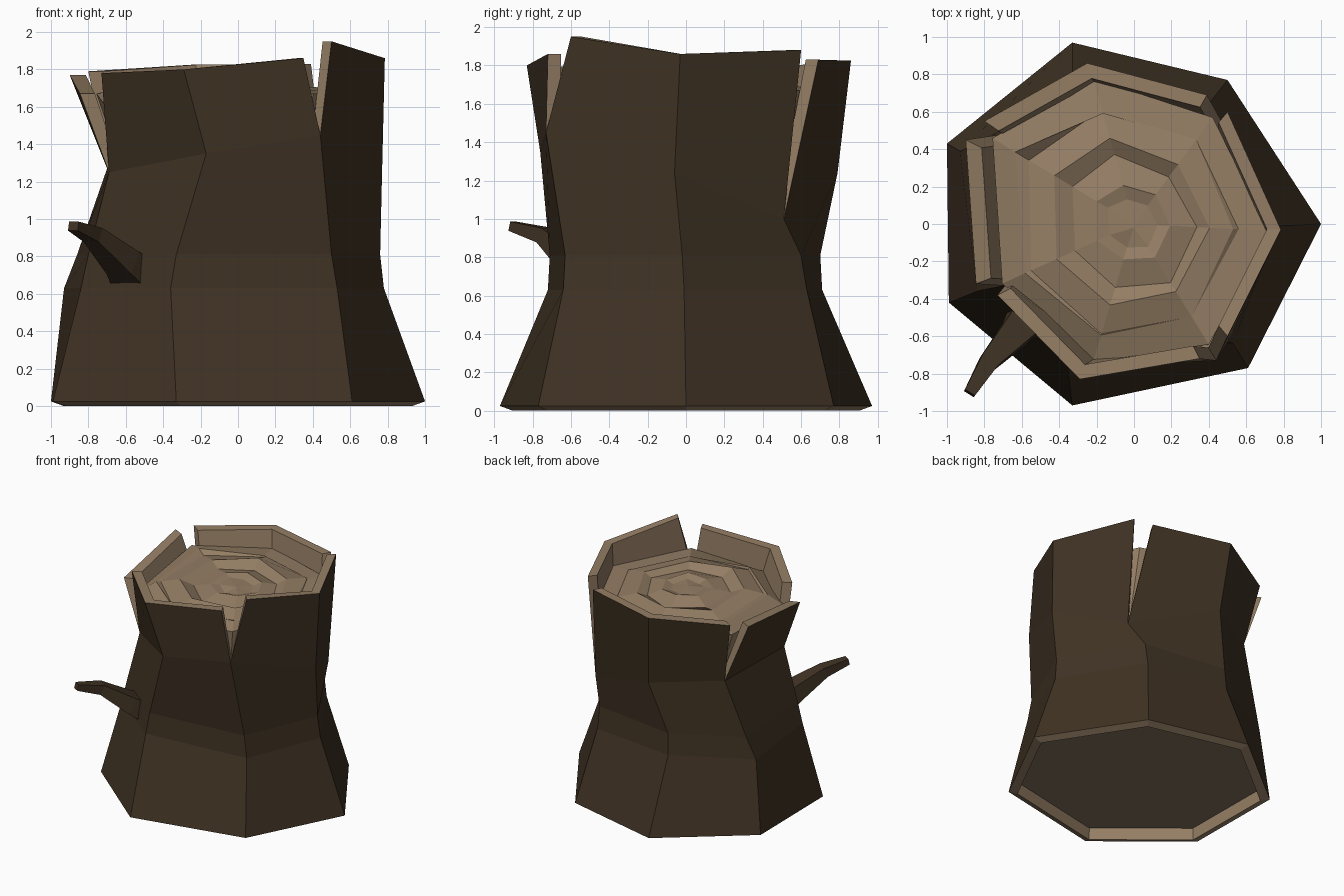
import bpy, bmesh, math, random
from mathutils import Vector

if "Cube" in bpy.data.objects:
    bpy.data.objects.remove(bpy.data.objects["Cube"])

random.seed(4)


def material(name, rgb):
    m = bpy.data.materials.new(name)
    m.diffuse_color = (*rgb, 1)
    m.use_nodes = True
    m.node_tree.nodes["Principled BSDF"].inputs["Base Color"].default_value = m.diffuse_color
    return m


BARK = material("bark", (0.050, 0.032, 0.017))
WOOD = material("bare_wood", (0.30, 0.21, 0.13))
DARK = material("underside_wood", (0.22, 0.16, 0.11))


def finish(bm, name):
    bmesh.ops.recalc_face_normals(bm, faces=bm.faces[:])
    me = bpy.data.meshes.new(name)
    bm.to_mesh(me)
    bm.free()
    for m in (BARK, WOOD, DARK):
        me.materials.append(m)
    ob = bpy.data.objects.new(name, me)
    bpy.context.collection.objects.link(ob)
    return ob


def face(bm, verts, mat=0):
    f = bm.faces.new(verts)
    f.material_index = mat
    return f


def bridge(bm, a, b, mat=0):
    n = len(a)
    for i in range(n):
        j = (i + 1) % n
        face(bm, (a[i], a[j], b[j], b[i]), mat)


THICK = 0.905      # inner wall = outer wall scaled towards the axis


def inward(p, s=THICK):
    return Vector((p[0] * s, p[1] * s, p[2]))


# Seven trunk corners, counter-clockwise from +x, at rising levels
foot = [(1, 0), (.5, .77), (-.33, .97), (-1, .43), (-.99, -.42), (-.33, -.97), (.61, -.77)]
waist = [(.78, -.01), (.39, .63), (-.33, .71), (-.93, .39), (-.84, -.36), (-.36, -.72), (.53, -.64)]
chest = [(.76, -.02), (.39, .60), (-.32, .70), (-.86, .42), (-.80, -.35), (-.33, -.71), (.50, -.63)]
shoulder = [(.77, -.06, 1.24), (.49, .51, 1.0), (-.20, .79, 1.24), (-.70, .48, 1.27),
            (-.69, -.33, 1.25), (-.17, -.76, 1.35), (.44, -.73, 1.45)]
# Upright splinters of the rim: (corner index, top point)
panels = [
    [(6, (.50, -.60, 1.95)), (0, (.785, -.03, 1.86)), (1, (.50, .60, 1.88))],
    [(1, (.39, .69, 1.83)), (2, (-.25, .86, 1.825)), (3, (-.80, .55, 1.79))],
    [(3, (-.90, .45, 1.77)), (4, (-.845, -.32, 1.67))],
    [(4, (-.73, -.38, 1.78)), (5, (-.29, -.83, 1.80)), (6, (.35, -.72, 1.86))],
]

# Trunk: bark sides, bevelled foot with recessed underside, split rim
bm = bmesh.new()


def ring(pts, z=None):
    return [bm.verts.new((p[0], p[1], p[2] if z is None else z)) for p in pts]


recess = ring([(x * .925, y * .925) for x, y in foot], .10)
sole = ring([(x * .93, y * .93) for x, y in foot], 0)
r0, r1, r2 = ring(foot, .025), ring(waist, .63), ring(chest, .81)
r3 = ring(shoulder)
inner = ring([inward(p) for p in shoulder])
face(bm, recess[::-1], 2)
bridge(bm, recess, sole, 1)
bridge(bm, sole, r0, 1)
for a, b in ((r0, r1), (r1, r2), (r2, r3)):
    bridge(bm, a, b)
face(bm, inner, 1)
for panel in panels:
    ids = [i for i, _ in panel]
    out = [bm.verts.new(p) for _, p in panel]
    ins = [bm.verts.new(inward(p)) for _, p in panel]
    for k in range(len(panel) - 1):
        i, j = ids[k], ids[k + 1]
        face(bm, (r3[i], r3[j], out[k + 1], out[k]))
        face(bm, (out[k], out[k + 1], ins[k + 1], ins[k]), 1)
        face(bm, (ins[k], ins[k + 1], inner[j], inner[i]), 1)
    for k in (0, -1):
        i = ids[k]
        face(bm, (r3[i], out[k], ins[k], inner[i]), 1)
finish(bm, "trunk")

# Heartwood core: fills the rim, with shallow uneven growth rings on top
bm = bmesh.new()
edge = []
for i, s in enumerate(shoulder):
    tops = [Vector(p) for panel in panels for k, p in panel if k == i]
    top = sum(tops, Vector()) / len(tops)
    s = Vector(s)
    z = 1.60 if i in (4, 5) else 1.67
    edge.append(inward(s.lerp(top, (z - s.z) / (top.z - s.z)), .925))
prev = ring([inward(p, .89) for p in shoulder])
face(bm, prev[::-1], 1)
profile = [(1, 0), (.80, 1.695), (.76, 1.68), (.56, 1.72),
           (.46, 1.68), (.27, 1.715), (.18, 1.69)]
for s, z in profile:
    pts = []
    for p in edge:
        if s == 1:
            pts.append(p)
        else:
            k = s * random.uniform(.94, 1.06)
            pts.append((p.x * k, p.y * k, z + random.uniform(-.02, .015)))
    cur = ring(pts)
    bridge(bm, prev, cur, 1)
    prev = cur
tip = bm.verts.new((0, -.02, 1.70))
for i in range(7):
    face(bm, (prev[i], prev[(i + 1) % 7], tip), 1)
finish(bm, "heartwood")

# Broken branch: four-sided tapering stub
bm = bmesh.new()
path = [((-.53, -.43, .68), .14), ((-.615, -.56, .765), .10),
        ((-.775, -.735, .915), .06), ((-.88, -.905, .962), .036)]
prev = None
for n, (c, r) in enumerate(path):
    c = Vector(c)
    a = Vector(path[max(n - 1, 0)][0])
    b = Vector(path[min(n + 1, len(path) - 1)][0])
    d = (b - a).normalized()
    side = d.cross(Vector((0, 0, 1))).normalized()
    up = side.cross(d)
    cur = [bm.verts.new(c + (side * x + up * y) * r * .85)
           for x, y in ((-1, -.8), (1, -.8), (1, .8), (-1, .8))]
    if prev:
        bridge(bm, prev, cur)
    else:
        face(bm, cur[::-1])
    prev = cur
face(bm, prev)
finish(bm, "branch_stub")
